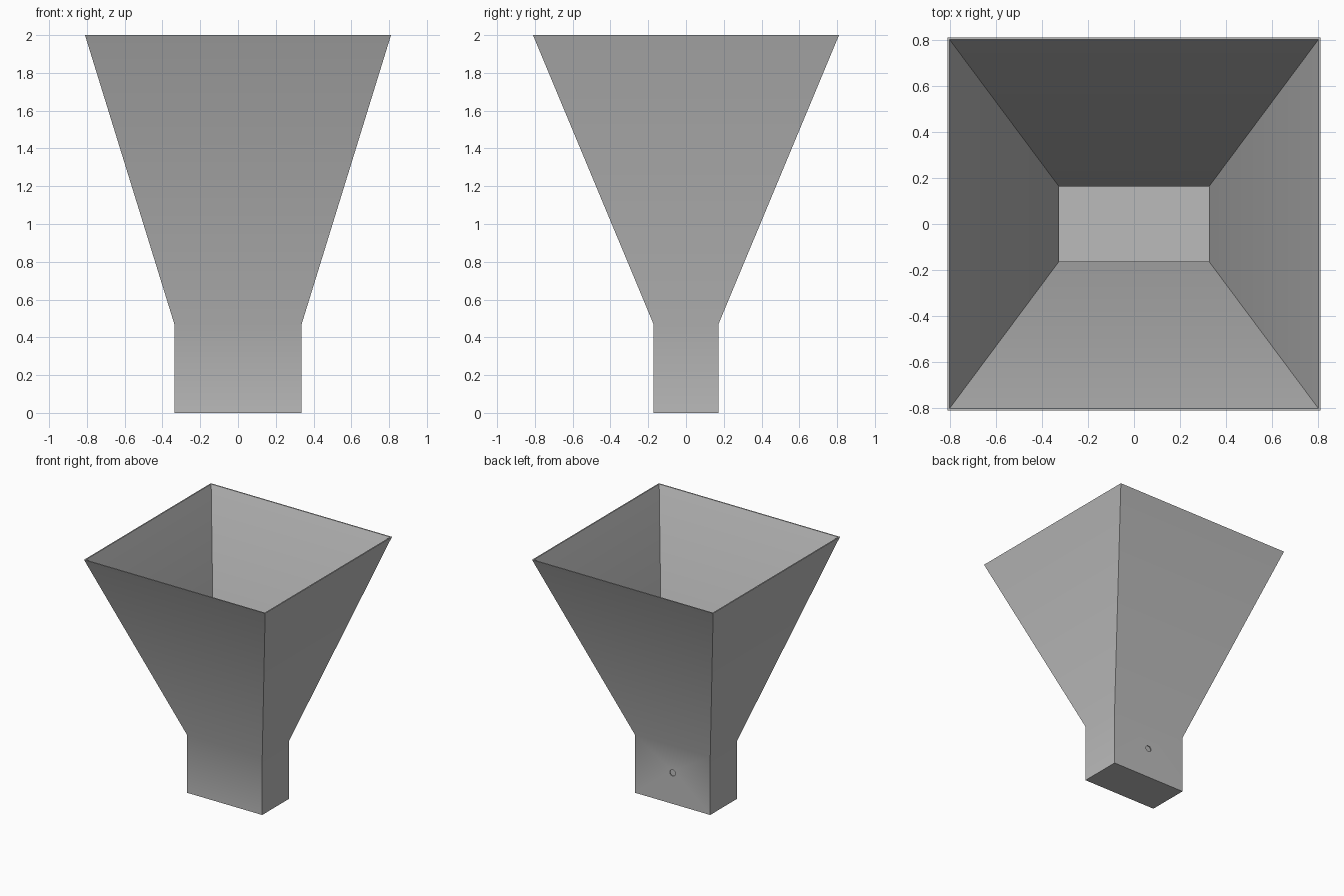
import bpy, bmesh, math

old = bpy.data.objects.get("Cube")
if old:
    bpy.data.objects.remove(old, do_unlink=True)

# Single metal colour
metal = bpy.data.materials.new("grey_metal")
metal.use_nodes = True
colour = (0.5, 0.5, 0.5, 1)
metal.diffuse_color = colour
metal.node_tree.nodes["Principled BSDF"].inputs["Base Color"].default_value = colour

# Rectangular sections (half width, half depth, height): up the outside, down the inside
sections = [
    (0.337, 0.172, 0), (0.337, 0.172, 0.47), (0.81, 0.81, 2),
    (0.80, 0.80, 2), (0.325, 0.162, 0.47), (0.325, 0.162, 0.01),
]
corners = [(-1, -1), (1, -1), (1, 1), (-1, 1)]

# Horn: closed square neck flaring to an open mouth
bm = bmesh.new()
rings = [[bm.verts.new((sx * w, sy * d, z)) for sx, sy in corners] for w, d, z in sections]
for low, high in zip(rings, rings[1:]):
    for i in range(4):
        j = (i + 1) % 4
        bm.faces.new((low[i], low[j], high[j], high[i]))
bm.faces.new(reversed(rings[0]))
bm.faces.new(rings[-1])
bmesh.ops.recalc_face_normals(bm, faces=bm.faces)
mesh = bpy.data.meshes.new("horn")
bm.to_mesh(mesh)
bm.free()
horn = bpy.data.objects.new("horn", mesh)
bpy.context.collection.objects.link(horn)
mesh.materials.append(metal)

# Round feed hole through the back wall of the neck
bpy.ops.mesh.primitive_cylinder_add(vertices=24, radius=0.025, depth=0.1,
                                    location=(0, 0.17, 0.25), rotation=(math.pi / 2, 0, 0))
cutter = bpy.context.object
cutter.name = "feed_hole_cutter"
cutter.hide_render = True
cutter.data.materials.append(metal)

bpy.ops.object.select_all(action="DESELECT")
horn.select_set(True)
bpy.context.view_layer.objects.active = horn
cut = horn.modifiers.new("feed_hole", "BOOLEAN")
cut.operation = "DIFFERENCE"
cut.solver = "EXACT"
cut.object = cutter
bpy.ops.object.modifier_apply(modifier=cut.name)
bpy.data.objects.remove(cutter, do_unlink=True)

# Soft bend where the neck meets the flare, crisp corners elsewhere
bpy.ops.object.shade_smooth_by_angle(angle=math.radians(30))
